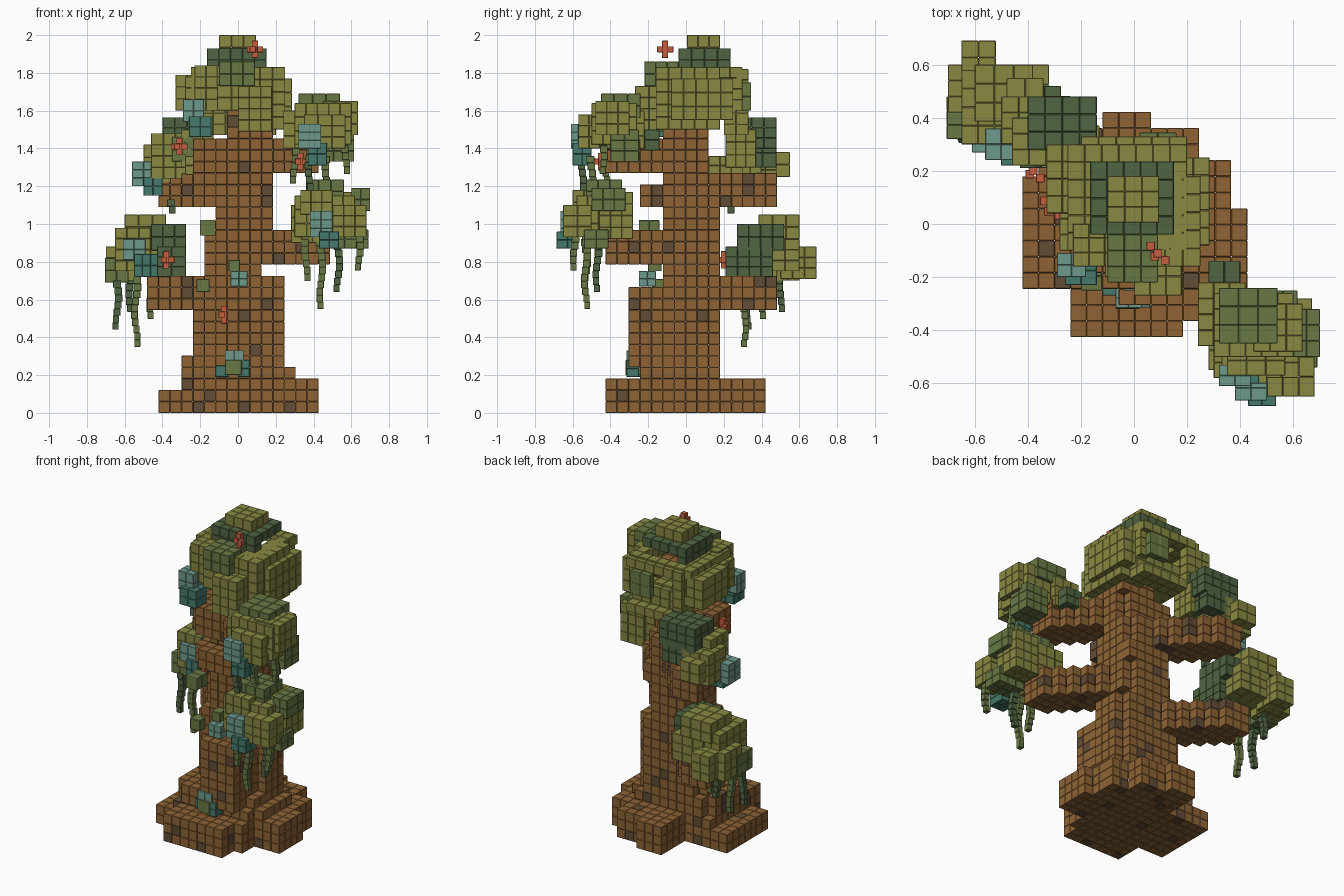
import bpy, bmesh, math, random
from mathutils import Vector
random.seed(4)
S = 0.0605          # trunk block size


def lin(c):
    c /= 255
    return c / 12.92 if c <= 0.04045 else ((c + 0.055) / 1.055) ** 2.4


COLORS = {'bark': (142, 100, 53), 'dark_bark': (98, 77, 54), 'olive_leaf': (136, 136, 66),
          'mid_leaf': (104, 121, 69), 'dark_leaf': (81, 101, 66), 'pale_teal': (111, 154, 139),
          'deep_teal': (70, 122, 108), 'flower_red': (196, 94, 62)}
MATS = list(COLORS)
for n, c in COLORS.items():
    bpy.data.materials.new(n).diffuse_color = (lin(c[0]), lin(c[1]), lin(c[2]), 1)
BARK, DBARK, OLIVE, MID, DARK, PALE, DEEP, RED = range(8)

# one small bevelled cube, reused for every block
t = bmesh.new()
bmesh.ops.create_cube(t, size=0.06)
bmesh.ops.bevel(t, geom=t.edges[:], offset=0.0022, segments=1, affect='EDGES')
t.verts.index_update()
TV = [v.co / 0.06 for v in t.verts]
TF = [[v.index for v in f.verts] for f in t.faces]
t.free()


class Blocks:
    def __init__(self):
        self.v, self.f, self.m = [], [], []

    def cube(self, c, size, mat):
        o = len(self.v)
        self.v += [[c[a] + p[a] * size[a] for a in range(3)] for p in TV]
        self.f += [[o + i for i in f] for f in TF]
        self.m += [mat] * len(TF)

    def finish(self, name):
        me = bpy.data.meshes.new(name)
        me.from_pydata(self.v, [], self.f)
        for m in MATS:
            me.materials.append(bpy.data.materials[m])
        me.polygons.foreach_set('material_index', self.m)
        me.update()
        bpy.context.collection.objects.link(bpy.data.objects.new(name, me))


def block(bl, x0, x1, y0, y1, z0, z1, mat, others):
    """Box divided into cells; only shell cells not buried in other boxes are made."""
    cell = 0.05 if mat in (PALE, DEEP) else 0.063
    lo, size = (x0, y0, z0), (x1 - x0, y1 - y0, z1 - z0)
    n = [max(1, round(s / cell)) for s in size]
    d = [size[a] / n[a] for a in range(3)]
    for i in range(n[0]):
        for j in range(n[1]):
            for k in range(n[2]):
                p = [lo[a] + (q + 0.5) * d[a] for a, q in enumerate((i, j, k))]
                shell = any(q in (0, n[a] - 1) for a, q in enumerate((i, j, k)))
                buried = any(all(b[2 * a] < p[a] - d[a] / 2 and p[a] + d[a] / 2 < b[2 * a + 1]
                                 for a in range(3)) for b in others)
                if shell and not buried:
                    bl.cube(p, d, mat)


def clump(name, boxes):
    bl = Blocks()
    for b in boxes:
        block(bl, *b, boxes)
    bl.finish(name)


# ---- trunk, roots and branches as one block set
vox = set()


def fill(i0, i1, j0, j1, k0, k1, power=0):
    ci, cj, ri, rj = (i0 + i1) / 2, (j0 + j1) / 2, (i1 - i0) / 2, (j1 - j0) / 2
    for i in range(i0, i1):
        for j in range(j0, j1):
            if power and abs((i + .5 - ci) / ri) ** power + abs((j + .5 - cj) / rj) ** power > 1.08:
                continue
            vox.update((i, j, k) for k in range(k0, k1))


# root lobes
fill(-4, 3, -7, 1, 0, 3)
fill(0, 4, -5, 0, 0, 3)
fill(0, 7, -3, 1, 0, 3)
fill(0, 6, 0, 4, 0, 3)
fill(-2, 1, 0, 7, 0, 3)
fill(1, 4, 0, 6, 0, 3)
fill(-7, 0, -4, 3, 0, 2)
fill(-5, 0, -4, 3, 2, 3)
# leaning trunk sections, with a buttress in front
fill(-1, 3, -5, 3, 4, 11)
for sec in ((-5, 5, -4, 3, 3, 4), (-5, 4, -4, 3, 4, 5), (-4, 4, -2, 3, 5, 12),
            (-3, 2, -2, 3, 12, 13), (-3, 3, -2, 3, 13, 16), (-2, 3, -2, 3, 16, 18),
            (-3, 3, -4, 3, 18, 20), (-3, 3, -2, 3, 20, 21), (-4, 3, -3, 2, 21, 24), (-1, 3, -2, 2, 24, 28)):
    fill(*sec, power=3)
# diagonal branches: direction, start cell, bottom layer, steps
for dx, dy, i0, j0, k, n in ((-1, 1, -2, -1, 9, 7), (1, -1, 0, -2, 13, 6),
                             (-1, 1, -1, -1, 18, 7), (1, -1, -1, -2, 21, 6)):
    for t in range(n):
        i, j = i0 + dx * t, j0 + dy * t
        fill(i, i + 3, j, j + 3, k, k + 3)
bl = Blocks()
for i, j, k in sorted(vox):
    if all((i + a, j + b, k + c) in vox for a, b, c in
           ((1, 0, 0), (-1, 0, 0), (0, 1, 0), (0, -1, 0), (0, 0, 1), (0, 0, -1))):
        continue
    bl.cube(((i + .5) * S + .003, (j + .5) * S - .002, (k + .5) * S), (S, S, S),
            DBARK if random.random() < 0.06 else BARK)
bl.finish('trunk')

# ---- leaf clumps
clump('crown_leaves', [
    (-.10, .095, .005, .18, 1.80, 2.0, OLIVE), (-.165, .15, -.04, .235, 1.75, 1.93, DARK),
    (-.25, .20, -.10, .30, 1.60, 1.83, OLIVE), (-.10, .09, -.22, -.04, 1.73, 1.86, MID),
    (.05, .25, -.16, .18, 1.50, 1.83, OLIVE), (-.33, -.15, .04, .30, 1.60, 1.79, OLIVE),
    (-.20, .20, .20, .33, 1.47, 1.82, OLIVE), (.10, .285, -.08, .25, 1.55, 1.77, OLIVE),
    (0, .18, -.27, -.05, 1.49, 1.73, OLIVE), (-.23, -.05, -.16, 0, 1.60, 1.84, OLIVE),
    (-.28, -.12, -.10, .08, 1.60, 1.78, OLIVE), (-.11, .04, -.20, -.08, 1.60, 1.74, OLIVE),
    (.02, .16, .25, .345, 1.60, 1.75, MID),
    (-.29, -.18, -.20, -.11, 1.54, 1.66, PALE), (-.26, -.14, -.23, -.12, 1.46, 1.57, DEEP)])
clump('upper_right_leaves', [
    (.32, .54, -.45, -.24, 1.56, 1.69, MID), (.30, .60, -.50, -.26, 1.42, 1.64, OLIVE),
    (.45, .635, -.48, -.30, 1.47, 1.65, OLIVE), (.24, .42, -.46, -.22, 1.40, 1.60, OLIVE),
    (.35, .57, -.57, -.40, 1.40, 1.58, OLIVE), (.45, .615, -.40, -.25, 1.33, 1.50, MID),
    (.28, .40, -.22, -.14, 1.39, 1.50, DARK),
    (.32, .44, -.61, -.53, 1.40, 1.53, PALE), (.37, .47, -.60, -.50, 1.31, 1.43, DEEP)])
clump('lower_right_leaves', [
    (.36, .56, -.53, -.34, 1.05, 1.235, MID), (.30, .62, -.58, -.29, .93, 1.15, OLIVE),
    (.50, .67, -.46, -.28, .92, 1.17, OLIVE), (.50, .68, -.65, -.50, .93, 1.10, OLIVE),
    (.28, .45, -.55, -.40, .90, 1.10, OLIVE), (.60, .70, -.50, -.32, 1.07, 1.19, MID),
    (.50, .69, -.54, -.41, .87, .97, MID), (.33, .50, -.60, -.42, 1.05, 1.18, OLIVE),
    (.38, .50, -.665, -.57, .93, 1.07, PALE), (.43, .535, -.685, -.57, .87, .96, DEEP)])
clump('lower_left_leaves', [
    (-.60, -.38, .385, .60, .92, 1.05, OLIVE), (-.65, -.40, .30, .58, .75, .98, OLIVE),
    (-.70, -.54, .42, .60, .70, .88, OLIVE), (-.65, -.52, .50, .69, .71, .88, OLIVE),
    (-.54, -.32, .45, .60, .75, .92, OLIVE), (-.46, -.275, .27, .52, .86, 1.0, DARK),
    (-.43, -.275, .21, .46, .72, .88, DARK), (-.705, -.58, .32, .48, .69, .82, MID),
    (-.61, -.49, .27, .36, .81, .92, PALE), (-.55, -.42, .25, .34, .72, .84, DEEP)])
clump('upper_left_leaves', [
    (-.40, -.14, .28, .48, 1.40, 1.565, DARK), (-.46, -.20, .22, .40, 1.24, 1.48, OLIVE),
    (-.50, -.30, .30, .48, 1.22, 1.42, OLIVE), (-.48, -.34, .40, .55, 1.25, 1.38, OLIVE),
    (-.35, -.21, .21, .36, 1.33, 1.46, MID), (-.28, -.15, .12, .30, 1.26, 1.36, OLIVE),
    (-.30, -.13, .21, .37, 1.30, 1.50, OLIVE), (-.32, -.16, .33, .48, 1.30, 1.45, DARK),
    (-.56, -.44, .24, .36, 1.20, 1.33, PALE), (-.50, -.40, .22, .33, 1.15, 1.25, DEEP)])

# ---- moss and fungus stuck on the trunk
clump('trunk_moss', [
    (-.04, .05, -.25, -.16, .67, .75, PALE), (-.05, .01, -.20, -.13, .75, .81, MID),
    (-.12, -.05, -.27, -.20, .19, .25, DEEP), (.0, .06, -.315, -.25, .19, .28, DEEP),
    (-.07, .02, -.32, -.24, .20, .28, MID),
    (-.07, .03, -.315, -.24, .27, .33, PALE), (-.22, -.15, -.18, -.10, .64, .71, MID),
    (-.20, -.12, -.25, -.14, .94, 1.02, MID), (.06, .12, -.20, -.13, 1.09, 1.16, MID)])

# ---- hanging vines: x, y, top, number of links
bl = Blocks()
VINES = ((-.64, .33, .70, 7), (-.54, .31, .72, 10), (-.46, .40, .72, 6), (-.57, .50, .72, 5),
         (.36, -.53, .92, 6), (.44, -.53, .92, 10), (.53, -.47, .90, 7), (.64, -.59, .94, 5),
         (.30, -.42, 1.40, 5), (.38, -.55, 1.40, 8), (.47, -.50, 1.36, 6), (.57, -.44, 1.45, 5),
         (-.35, .23, 1.13, 2))
for a, (x, y, top, n) in enumerate(VINES):
    for t in range(n):
        w = 0.042 - 0.012 * t / n
        bl.cube((x + .008 * math.sin(t * .8 + a), y + .008 * math.cos(t * .8 + a), top - .037 * (t + .5)),
                (w, w, .037), MID if a % 3 else DARK)
bl.finish('hanging_vines')

# ---- small cross-shaped flowers, turned diagonally
bl = Blocks()
for p in ((.09, -.11, 1.925), (-.31, .06, 1.41), (.33, -.45, 1.33), (-.38, .20, .81), (-.075, -.13, .52)):
    for o in ((0, 0, 0), (.9, -.9, 0), (-.9, .9, 0), (0, 0, 1), (0, 0, -1), (-.4, -.4, 0)):
        bl.cube(Vector(p) + Vector(o) * .03, (.032, .032, .032), RED)
bl.finish('flowers')
